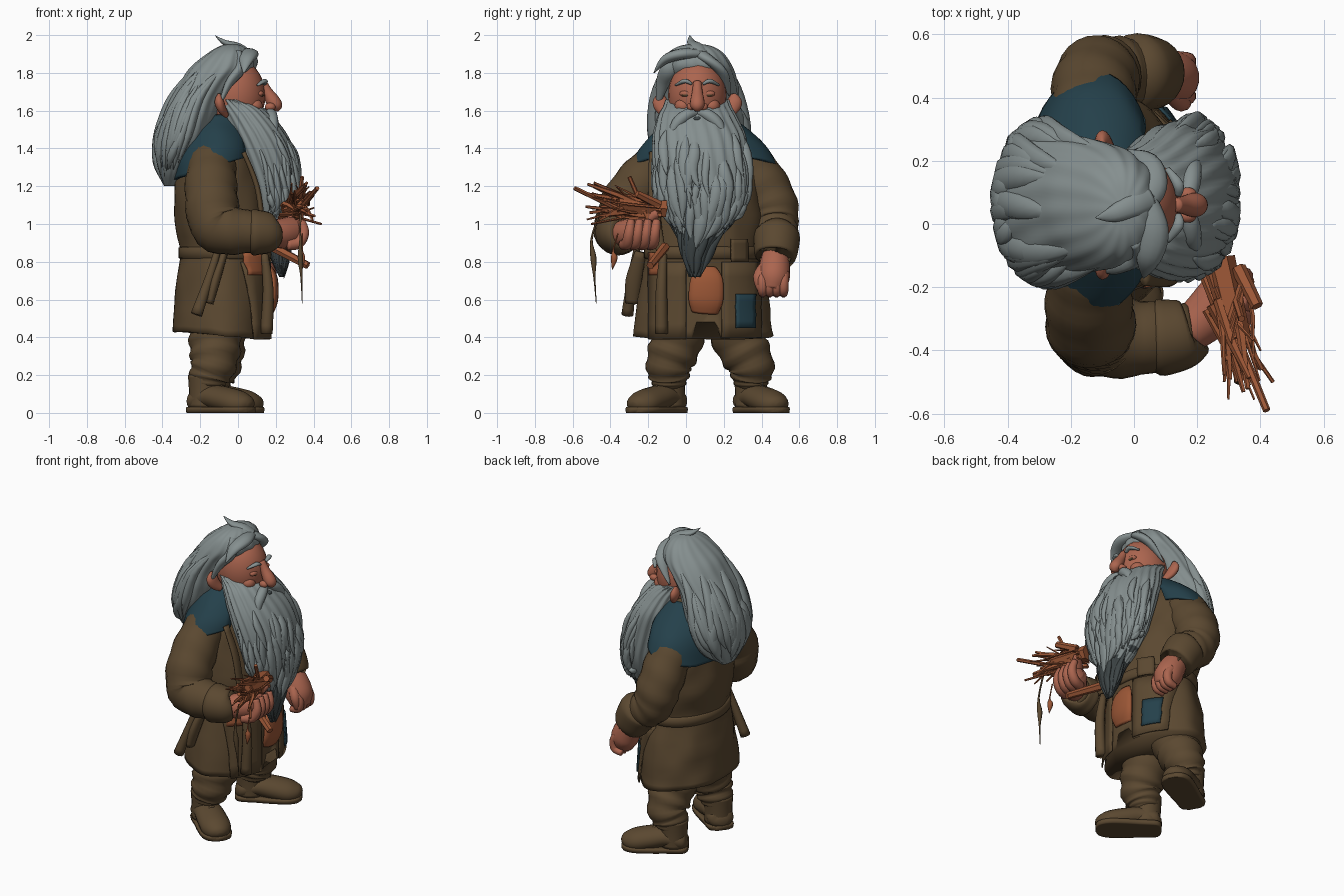
import bpy, math, random
from mathutils import Vector, noise

random.seed(4)
R = random.uniform
YC = 0.09  # centre line of the body


def material(name, *rgb):
    m = bpy.data.materials.new(name)
    m.diffuse_color = (*rgb, 1)
    return m


BROWN = material("brown cloth", .104, .065, .03)
HAIR = material("grey hair", .235, .275, .275)
DARK = material("dark grey", .048, .06, .062)
SKIN = material("skin", .41, .13, .078)
WOOD = material("orange wood", .33, .095, .037)
TEAL = material("teal cloth", .018, .052, .07)


def mesh(name, verts, faces, mat, smooth=True):
    me = bpy.data.meshes.new(name)
    me.from_pydata([tuple(v) for v in verts], [], faces)
    me.materials.append(mat)
    for p in me.polygons:
        p.use_smooth = smooth
    ob = bpy.data.objects.new(name, me)
    bpy.context.collection.objects.link(ob)
    return ob


def dense(rows, sub):
    """Catmull-Rom interpolation of rows of numbers."""
    P = [rows[0]] + list(rows) + [rows[-1]]
    out = []
    for i in range(1, len(P) - 2):
        for k in range(sub):
            t = k / sub
            out.append(tuple(.5 * (2 * b + (c - a) * t + (2 * a - 5 * b + 4 * c - d) * t * t
                                   + (3 * b - a - 3 * c + d) * t ** 3)
                             for a, b, c, d in zip(*P[i - 1:i + 3])))
    return out + [tuple(rows[-1])]


def skin_rings(rings, n):
    faces = [(i * n + j, i * n + (j + 1) % n, (i + 1) * n + (j + 1) % n, (i + 1) * n + j)
             for i in range(rings - 1) for j in range(n)]
    return faces + [tuple(range(n))[::-1], tuple(range((rings - 1) * n, rings * n))]


def loft(name, D, mat, n=48, ridge=0., count=0, wob=0., move=None):
    """Stack of level ellipses, rows (z, xc, yc, rx, ry) running upward."""
    V = []
    for z, xc, yc, rx, ry in D:
        for j in range(n):
            a = math.tau * j / n
            k = 1 + ridge * math.sin(count * a + 4 * math.sin(z * 4))
            v = Vector((xc + rx * k * math.cos(a), yc + ry * k * math.sin(a), z))
            v += wob * noise.noise_vector(v * 7)
            V.append(move(v) if move else v)
    return mesh(name, V, skin_rings(len(D), n), mat)


def at(D, z, a, k=1.):
    """Point on a loft at height z and angle a."""
    row = D[0] if z < D[0][0] else D[-1]
    for p, q in zip(D, D[1:]):
        if p[0] <= z <= q[0]:
            t = (z - p[0]) / max(q[0] - p[0], 1e-6)
            row = [u + (w - u) * t for u, w in zip(p, q)]
    _, xc, yc, rx, ry = row
    return (xc + k * rx * math.cos(a), yc + k * ry * math.sin(a), z)


def tube(name, pts, mat, n=12, sub=4, flat=1., clamp=None, fold=0., smooth=True):
    """Tapered tube through (x, y, z, r); flat squashes it, fold adds wrinkles."""
    D = dense(pts, sub) if sub > 1 else pts
    P = [Vector(d[:3]) for d in D]
    axis = (P[-1] - P[0]).normalized()
    ref = Vector((0, 0, 1)) if abs(axis.z) < .8 else Vector((1, 0, 0))
    V = []
    for i, p in enumerate(P):
        t = (P[min(i + 1, len(P) - 1)] - P[max(i - 1, 0)]).normalized()
        s = t.cross(ref).normalized()
        u = s.cross(t)
        for j in range(n):
            a = math.tau * j / n
            r = max(D[i][3], .001) * (1 + fold * math.sin(i * 1.5 + 1.5 * math.sin(a)))
            v = p + r * (math.cos(a) * s + flat * math.sin(a) * u)
            if clamp:
                v.z = min(max(v.z, clamp[0]), clamp[1])
            V.append(v)
    return mesh(name, V, skin_rings(len(P), n), mat, smooth)


def ball(name, c, r, mat):
    D = [(c[2] - r[2] * math.cos(math.pi * i / 16), c[0], c[1],
          max(.002, r[0] * math.sin(math.pi * i / 16)), max(.002, r[1] * math.sin(math.pi * i / 16)))
         for i in range(17)]
    return loft(name, D, mat, 24)


# Coat, open at the lower front
coat = dense([(.41, -.09, YC, .258, .37), (.65, -.085, YC, .25, .335), (.86, -.068, YC, .238, .30),
              (1.05, -.085, YC, .25, .32), (1.25, -.108, YC, .222, .30), (1.42, -.115, YC, .19, .25),
              (1.52, -.1, YC, .12, .14), (1.6, -.09, .07, .08, .09)], 5)


def hem(v):
    w = max(0, (.62 - v.z) / .21)
    v.z += -.09 * (v.x + .1) * w
    if v.x > .05 and abs(v.y - .1) < .07 and v.z < .48:
        v.z = .48
    return v


loft("coat", coat, BROWN, 72, wob=.014, move=hem)
loft("belt", [(z, -.066, YC, .238 + w, .302 + w) for z, w in ((.815, .0), (.82, .01), (.875, .01), (.88, .0))], BROWN)


def plate(name, y0, y1, z0, z1, mat, lift=.018):
    V = []
    for i in range(6):
        for j in range(6):
            z, y = z0 + (z1 - z0) * i / 5, y0 + (y1 - y0) * j / 5
            row = min(coat, key=lambda r: abs(r[0] - z))
            x, yy, _ = at(coat, z, math.asin(max(-1, min(1, (y - YC) / row[4]))))
            V.append((x + lift, yy, z))
    ob = mesh(name, V, [(i * 6 + j, i * 6 + j + 1, i * 6 + j + 7, i * 6 + j + 6)
                        for i in range(5) for j in range(5)], mat)
    ob.modifiers.new("thickness", 'SOLIDIFY').thickness = .009


plate("left_flap", .19, .4, .40, .8, BROWN)
plate("right_flap", -.2, .0, .39, .8, BROWN)
plate("teal_patch", .265, .37, .45, .63, TEAL, .03)
plate("small_orange_patch", -.2, -.12, .73, .85, WOOD, .03)
plate("buckle", .24, .33, .80, .92, BROWN, .04)

# Shoulder cape, open at the front
cape_rows = dense([(1.28, -.135, YC + .005, .215, .39), (1.38, -.13, YC + .005, .21, .345),
                   (1.48, -.12, YC, .18, .255), (1.58, -.1, .08, .11, .14)], 5)
cape = loft("cape", cape_rows, TEAL, 48, wob=.008,
            move=lambda v: v + Vector((0, 0, (.3 * (v.x + .2)) * (1.58 - v.z) / .3)))
faces = [tuple(p.vertices) for p in cape.data.polygons if len(p.vertices) == 4 and p.center.x < .04]
verts = [v.co.copy() for v in cape.data.vertices]
bpy.data.objects.remove(cape)
mesh("cape", verts, faces, TEAL).modifiers.new("thickness", 'SOLIDIFY').thickness = .015

# Sleeves and rolled cuffs
tube("right_sleeve", [(-.12, -.06, 1.40, .10), (-.14, -.17, 1.29, .13), (-.14, -.30, 1.13, .14), (-.11, -.345, .99, .14),
                      (.02, -.36, .96, .12), (.18, -.34, .95, .09)], BROWN, 24, 6, fold=.03)
tube("left_sleeve", [(-.12, .24, 1.40, .10), (-.13, .35, 1.29, .13), (-.12, .45, 1.12, .135), (-.09, .47, 1.0, .125),
                     (-.02, .475, .93, .115), (.05, .475, .85, .10)], BROWN, 24, 6, fold=.03)
tube("right_cuff", [(.06, -.36, .955, .09), (.075, -.36, .955, .12), (.12, -.355, .955, .117), (.17, -.345, .95, .105),
                    (.18, -.34, .95, .08)], BROWN, 24, 3)
tube("left_cuff", [(-.01, .48, .95, .09), (.0, .48, .94, .122), (.035, .478, .885, .12), (.065, .474, .825, .108),
                   (.07, .473, .82, .08)], BROWN, 24, 3)

# Hands
tube("right_palm", [(.17, -.34, .95, .07), (.23, -.29, .95, .08), (.29, -.22, .96, .08), (.31, -.18, .97, .05)], SKIN, 18)
tube("left_palm", [(.06, .474, .84, .07), (.1, .468, .77, .083), (.125, .462, .71, .085), (.14, .455, .65, .06)], SKIN, 18)
for i in range(4):
    y = -.31 + .045 * i
    tube("right_finger", [(.26, y - .02, .89, .03), (.32, y, .90, .031), (.35, y + .01, .955, .028),
                          (.335, y + .02, 1.02, .02)], SKIN, 10)
    y = .405 + .037 * i
    tube("left_finger", [(.14, y, .74, .03), (.168, y, .695, .028), (.16, y, .645, .026), (.11, y, .63, .02)], SKIN, 10)
tube("right_thumb", [(.24, -.24, .98, .035), (.29, -.19, 1.03, .034), (.32, -.15, 1.06, .022)], SKIN, 10)
tube("left_thumb", [(.11, .42, .78, .03), (.15, .385, .72, .03), (.16, .395, .65, .018)], SKIN, 10)

# Trousers and boots
for side, hip, heel, toe in (("right", (-.11, -.01, .56), (-.22, -.055), (.03, -.25)),
                             ("left", (-.09, .22, .56), (-.20, .315), (.08, .475))):
    h, t = Vector(heel), Vector(toe)
    a = h.lerp(t, .18)
    tube(side + "_trouser", [(*hip, .13), (hip[0] - .01, (hip[1] + a.y) / 2, .38, .138), (a.x + .045, a.y, .26, .122),
                             (a.x + .02, a.y, .19, .105), (a.x + .01, a.y, .14, .08)], BROWN, 24, 6, fold=.06)
    tube(side + "_boot_ankle", [(a.x, a.y, .03, .085), (a.x, a.y, .12, .085), (a.x, a.y, .2, .09)], BROWN, 20)
    spine = [h.lerp(t, k) for k in (-.1, 0, .3, .6, .9, 1.08, 1.15)]
    tube(side + "_boot", [(p.x, p.y, z, r) for p, z, r in zip(spine, (.06, .06, .085, .07, .05, .045, .04),
                          (.03, .078, .085, .092, .09, .06, .02))], BROWN, 20, flat=.75, clamp=(.005, .2))
    tube(side + "_sole", [(p.x, p.y, .02, r) for p, r in zip(spine, (.045, .08, .087, .096, .096, .07, .03))],
         BROWN, 20, clamp=(0, .03))
    for k in (.3, .42, .54):
        p = h.lerp(t, k)
        s = Vector((-(t - h).y, (t - h).x)).normalized() * .05
        z = .165 - .1 * (k - .3)
        tube("lace", [(p.x - s.x, p.y - s.y, z - .03, .008), (p.x, p.y, z, .009), (p.x + s.x, p.y + s.y, z - .03, .008)], BROWN, 6)

# Head, face
ball("head", (-.02, .06, 1.68), (.165, .155, .2), SKIN)
tube("nose", [(.13, .06, 1.75, .022), (.155, .06, 1.70, .028), (.185, .06, 1.65, .038), (.2, .06, 1.62, .035),
              (.2, .06, 1.597, .012)], SKIN, 16)
for s in (-1, 1):
    y = lambda d: .06 + s * d
    ball("nostril", (.17, y(.034), 1.62), (.028, .022, .022), SKIN)
    ball("cheek", (.085, y(.075), 1.625), (.045, .045, .04), SKIN)
    ball("eyelid", (.115, y(.06), 1.69), (.022, .034, .018), SKIN)
    ball("eye", (.128, y(.06), 1.683), (.009, .022, .008), BROWN)
    tube("eyebrow", [(.14, y(.03), 1.74, .01), (.14, y(.065), 1.757, .017), (.105, y(.115), 1.735, .008)], HAIR, 10, flat=.7)
    tube("ear", [(-.06, y(.15), 1.575, .02), (-.085, y(.18), 1.61, .038), (-.1, y(.195), 1.65, .042),
                 (-.1, y(.19), 1.69, .012)], SKIN, 14, flat=.6)
    tube("moustache", [(.155, y(.0), 1.592, .018), (.175, y(.05), 1.58, .03), (.185, y(.11), 1.53, .03),
                       (.2, y(.15), 1.45, .008)], HAIR, 12)
ball("mouth", (.19, .06, 1.557), (.014, .02, .012), DARK)

# Beard with a ragged dark tip
beard = dense([(.72, .23, .045, .012, .03), (.8, .22, .05, .04, .06), (.9, .215, .06, .065, .095), (1.0, .2, .08, .1, .165),
               (1.1, .195, .085, .125, .215), (1.2, .185, .085, .14, .24), (1.35, .15, .075, .158, .248),
               (1.47, .105, .07, .155, .24), (1.57, .05, .06, .135, .205), (1.62, .01, .06, .115, .18),
               (1.66, -.04, .06, .06, .165)], 6)
ob = loft("beard", beard, HAIR, 96, .03, 22)
ob.data.materials.append(DARK)
for p in ob.data.polygons:
    p.material_index = int(p.center.z < .95 + .05 * math.sin(p.center.y * 60))


def lock(z0, z1, a, w, mat):
    tube("beard_lock", [(*at(beard, z0 + (z1 - z0) * k, a + .12 * math.sin(k * 5 + z0 * 40) * k, f), w * q)
                        for k, f, q in ((0, .93, .3), (.3, .98, 1), (.65, 1.02, .85), (1, 1.07, .05))], mat, 8, 3, flat=.6)


for i in range(75):
    a, z0 = R(-1.75, 1.75), R(1.05, 1.5)
    lock(z0, max(z0 - R(.22, .4), .86 + .12 * abs(a)), a, R(.02, .036), HAIR)
for i in range(12):
    lock(R(.9, 1.0), R(.69, .8), R(-1.4, 1.4), .022, DARK)

# Long hair swept to the back
hair = dense([(1.2, -.365, .07, .025, .07), (1.27, -.35, .07, .07, .15), (1.36, -.325, .07, .11, .21),
              (1.46, -.29, .07, .14, .24), (1.56, -.255, .065, .15, .24), (1.66, -.21, .06, .15, .222),
              (1.75, -.15, .06, .155, .21), (1.83, -.085, .055, .165, .19), (1.9, -.05, .05, .115, .15),
              (1.94, -.035, .05, .065, .09), (1.955, -.035, .05, .01, .015)], 6)
loft("hair", hair, HAIR, 96, .018, 15)
for i in range(30):
    a, z0 = math.radians(80 + 200 * (i + R(0, 1)) / 30), R(1.55, 1.86)
    z1 = R(1.2, 1.34)
    pts = [(*at(hair, z0 + (z1 - z0) * k, a + .1 * math.sin(k * 4 + i), f), q)
           for k, f, q in ((0, .9, .01), (.3, .94, .045), (.7, .96, .042), (1, 1.01, .003))]
    tube("hair_lock", pts, HAIR, 8, 4, flat=.6)
for tuft in ([(.05, .08, 1.9, .04), (-.0, .06, 1.935, .04), (-.07, .03, 1.96, .025), (-.12, .02, 1.997, .003)],
             [(.03, .08, 1.9, .04), (.06, -.02, 1.90, .05), (.045, -.11, 1.87, .04), (.03, -.17, 1.8, .004)],
             [(.02, .06, 1.91, .04), (.06, .12, 1.87, .045), (.04, .19, 1.8, .04), (-.04, .23, 1.68, .006)],
             [(.0, -.04, 1.9, .04), (.01, -.09, 1.82, .045), (-.05, -.125, 1.74, .035), (-.1, -.15, 1.62, .006)]):
    tube("hair_tuft", tuft, HAIR, 12, 5, flat=.6)

# Bundle of sticks
for i in range(34):
    s = Vector((R(.22, .36), R(-.3, -.12), R(1.03, 1.12)))
    e = Vector((R(.28, .42), R(-.56, -.36), R(1.02, 1.22)))
    m = s.lerp(e, .5) + Vector((R(-.015, .015), 0, R(-.015, .015)))
    w = R(.007, .016)
    tube("stick", [(*s, w), (*m, w), (*e, w * .5)], WOOD, 5, 1, smooth=False)
for s, e, w in (((.27, -.11, 1.08), (.33, -.36, 1.1), .05), ((.31, -.2, 1.02), (.34, -.3, 1.25), .014),
                ((.18, -.11, .88), (.37, -.19, .78), .026), ((.3, -.3, 1.05), (.42, -.59, 1.19), .015),
                ((.33, -.14, 1.1), (.39, -.26, 1.16), .025), ((.3, -.3, 1.04), (.44, -.5, 1.0), .008)):
    tube("thick_stick", [(*s, w), (*e, w * .8)], WOOD, 6, 1, smooth=False)
tube("hanging_twig", [(.33, -.46, 1.05, .006), (.33, -.5, .92, .006), (.33, -.49, .82, .016), (.335, -.485, .72, .006),
                      (.34, -.475, .58, .002)], BROWN, 6)
tube("hanging_leaf", [(.34, -.36, .95, .004), (.34, -.385, .86, .005), (.34, -.38, .82, .018), (.34, -.39, .76, .002)], WOOD, 6)

# Tools, straps and rolls hanging at the belt
tube("tool_handle", [(-.09, -.25, .92, .016), (-.15, -.285, .72, .024), (-.22, -.31, .52, .032)], BROWN, 10)
tube("tool_sheath", [(-.07, -.24, .85, .03), (-.12, -.275, .7, .045), (-.15, -.285, .58, .035)], BROWN, 10, flat=.6)
tube("belt_roll", [(.14, -.12, .84, .02), (.16, -.13, .65, .03), (.15, -.13, .42, .035)], BROWN, 10)
tube("belt_pouch", [(.165, .11, .77, .05), (.185, .11, .71, .085), (.185, .105, .6, .092), (.165, .1, .53, .07)], WOOD, 16, flat=.3)
tube("chest_strap", [(.03, -.17, 1.38, .025), (.1, -.17, 1.2, .03), (.13, -.16, 1.0, .03), (.15, -.13, .85, .025)], BROWN, 10, flat=.5)
